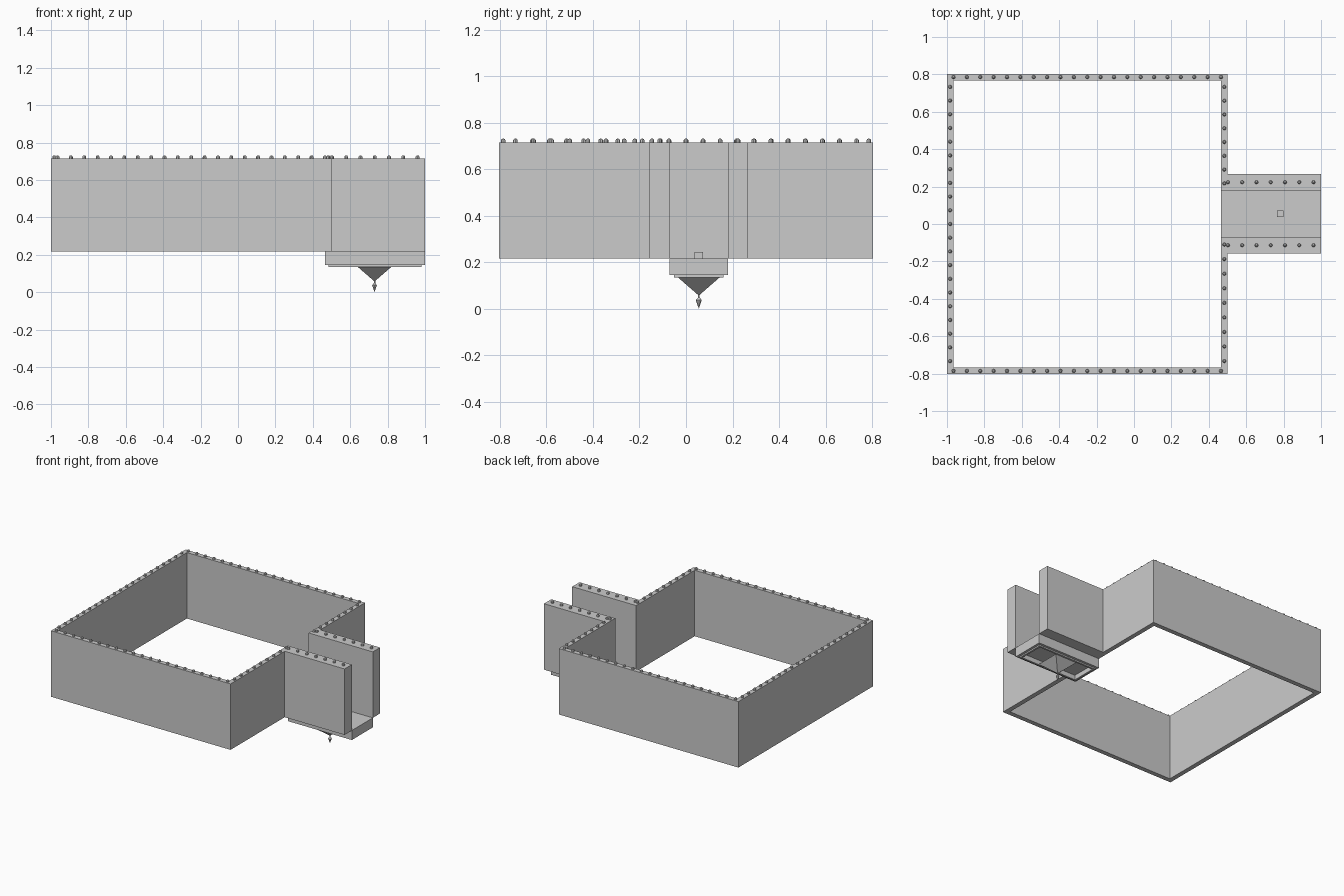
import bpy, bmesh
from mathutils import Matrix, Vector

cube = bpy.data.objects.get("Cube")
if cube:
    bpy.data.objects.remove(cube, do_unlink=True)

stone = bpy.data.materials.new("light grey stone")
stone.use_nodes = True
grey = (0.6, 0.6, 0.6, 1)
stone.diffuse_color = grey
bsdf = next(n for n in stone.node_tree.nodes if n.type == 'BSDF_PRINCIPLED')
bsdf.inputs["Base Color"].default_value = grey

BASE, TOP = 0.217, 0.715      # wall bottom and top
CX, CY = 0.73, 0.055          # centre of the projecting bay
GAP_LO, GAP_HI = -0.07, 0.18  # opening between the bay walls
ARM = 0.087                   # bay wall thickness


def finish(bm, name):
    bmesh.ops.recalc_face_normals(bm, faces=bm.faces[:])
    mesh = bpy.data.meshes.new(name)
    bm.to_mesh(mesh)
    bm.free()
    mesh.materials.append(stone)
    obj = bpy.data.objects.new(name, mesh)
    bpy.context.collection.objects.link(obj)
    return obj


def box(name, x0, x1, y0, y1, z0, z1):
    bm = bmesh.new()
    bmesh.ops.create_cube(bm, size=1)
    bmesh.ops.scale(bm, vec=(x1 - x0, y1 - y0, z1 - z0), verts=bm.verts)
    bmesh.ops.translate(bm, vec=((x0 + x1) / 2, (y0 + y1) / 2, (z0 + z1) / 2), verts=bm.verts)
    return finish(bm, name)


# Thin perimeter walls, open on the left side where the bay joins
W, D, T = 0.5, 0.803, 0.035
box("right_wall", -1, -1 + T, -D, D, BASE, TOP)
box("front_wall", -1 + T, W, -D, -D + T, BASE, TOP)
box("back_wall", -1 + T, W, D - T, D, BASE, TOP)
box("left_wall_front", W - T, W, -D + T, GAP_LO, BASE, TOP)
box("left_wall_back", W - T, W, GAP_HI, D - T, BASE, TOP)

# Thick bay walls
box("bay_wall_front", W, 1, GAP_LO - ARM, GAP_LO, BASE, TOP)
box("bay_wall_back", W, 1, GAP_HI, GAP_HI + ARM, BASE, TOP)

# Bay floor with a stepped, recessed underside
floor = box("bay_floor", W - T, 1, GAP_LO, GAP_HI, 0.145, BASE)
bm = bmesh.new()
bm.from_mesh(floor.data)
under = min(bm.faces, key=lambda f: f.calc_center_median().z)
for thickness, drop in ((0.026, 0), (0, -0.01), (0.02, 0), (0, 0.035)):
    if thickness:
        bmesh.ops.inset_region(bm, faces=[under], thickness=thickness)
    else:
        new = bmesh.ops.extrude_discrete_faces(bm, faces=[under])["faces"][0]
        under = new
        bmesh.ops.translate(bm, vec=(0, 0, drop), verts=under.verts[:])
bm.to_mesh(floor.data)
bm.free()

# Small block on the bay floor
box("floor_block", 0.765, 0.8, 0.037, 0.073, BASE, 0.245)


def lathe(bm, centre, profile, sides):
    """Stack of cones through (radius, height) pairs."""
    for (r0, z0), (r1, z1) in zip(profile, profile[1:]):
        place = Matrix.Translation(Vector(centre) + Vector((0, 0, (z0 + z1) / 2)))
        bmesh.ops.create_cone(bm, cap_ends=False, segments=sides, radius1=r0,
                              radius2=r1, depth=z1 - z0, matrix=place)
    bmesh.ops.remove_doubles(bm, verts=bm.verts, dist=0.0001)


# Inverted pyramid below the bay
bm = bmesh.new()
turn = Matrix.Rotation(0.7854, 4, 'Z')
bmesh.ops.create_cone(bm, cap_ends=True, segments=4, radius1=0, radius2=0.13, depth=0.08,
                      matrix=Matrix.Translation((CX, CY, 0.097)) @ turn)
finish(bm, "hanging_pyramid")

# Pointed pendant at the pyramid tip
bm = bmesh.new()
lathe(bm, (CX, CY, 0), [(0, 0), (0.013, 0.038), (0.004, 0.048), (0.004, 0.062)], 8)
finish(bm, "pendant")


# Rows of studs along the wall tops
def stud_row(name, start, end, count):
    bm = bmesh.new()
    a, b = Vector((*start, TOP)), Vector((*end, TOP))
    for i in range(count):
        lathe(bm, a.lerp(b, i / (count - 1)),
              [(0.01, 0), (0.01, 0.009), (0.006, 0.015), (0, 0.017)], 8)
    finish(bm, name)


rim = D - T / 2
for side, y in (("front", -rim), ("back", rim)):
    stud_row(side + "_wall_studs", (-0.965, y), (0.465, y), 21)
stud_row("right_wall_studs", (-0.983, -0.733), (-0.983, 0.733), 21)
stud_row("left_wall_back_studs", (0.483, 0.733), (0.483, 0.217), 8)
stud_row("left_wall_front_studs", (0.483, -0.11), (0.483, -0.733), 9)
for side, y in (("front", GAP_LO - ARM / 2), ("back", GAP_HI + ARM / 2)):
    stud_row("bay_" + side + "_studs", (0.502, y), (0.96, y), 7)
